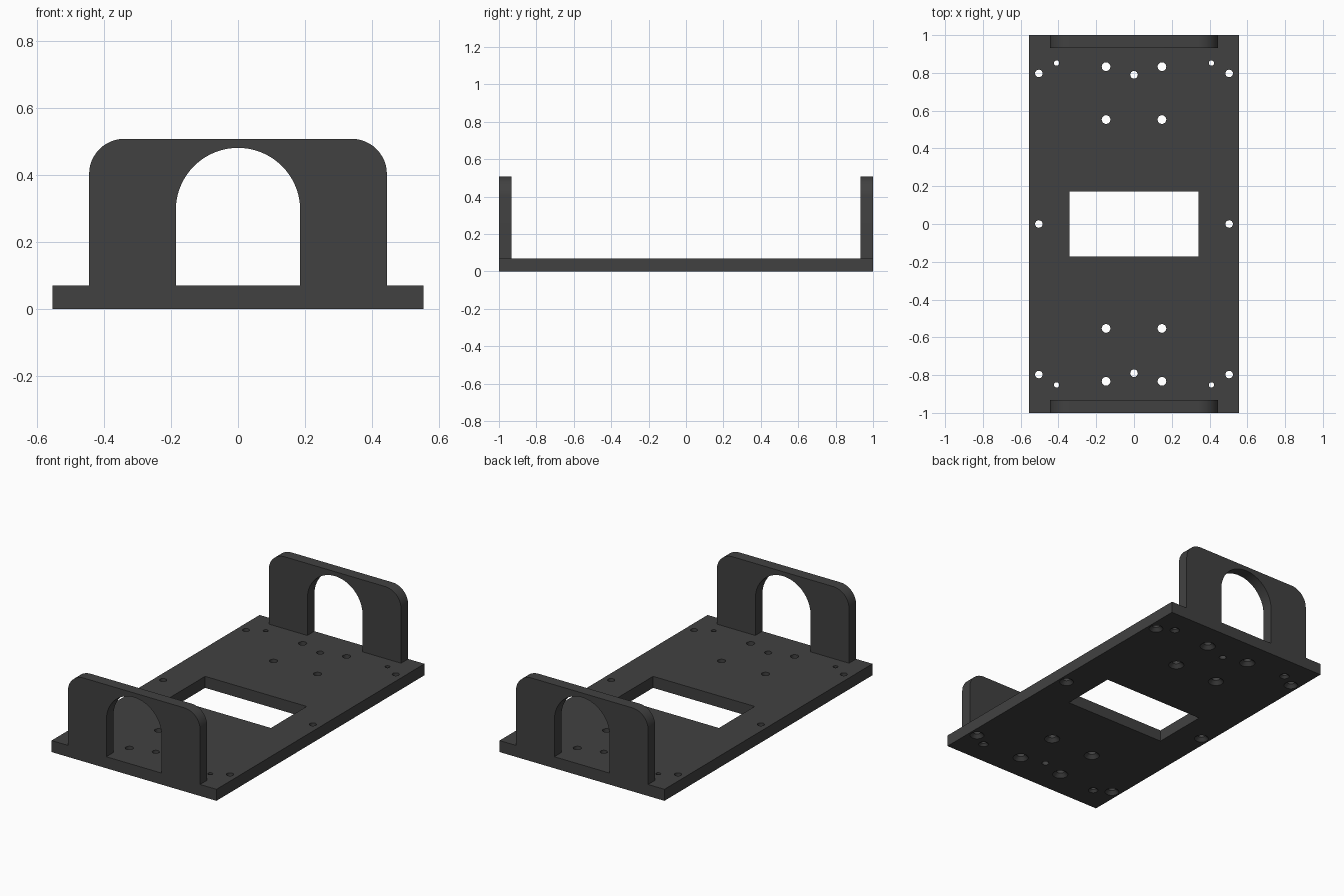
import bpy, bmesh, math

if "Cube" in bpy.data.objects:
    bpy.data.objects.remove(bpy.data.objects["Cube"])

W, L, T = 0.555, 1.0, 0.07          # half width, half length, plate thickness

mat = bpy.data.materials.new("charcoal")
mat.diffuse_color = (0.053, 0.053, 0.053, 1)
mat.use_nodes = True
mat.node_tree.nodes["Principled BSDF"].inputs["Base Color"].default_value = mat.diffuse_color


def make_object(name, bm):
    bmesh.ops.recalc_face_normals(bm, faces=bm.faces)
    me = bpy.data.meshes.new(name)
    bm.to_mesh(me)
    bm.free()
    me.materials.append(mat)
    ob = bpy.data.objects.new(name, me)
    bpy.context.collection.objects.link(ob)
    return ob


def add_box(bm, x, y, z0, z1):
    vs = bmesh.ops.create_cube(bm, size=1)["verts"]
    for v in vs:
        v.co = (v.co.x * 2 * x, v.co.y * 2 * y, z1 if v.co.z > 0 else z0)


def add_lathe(bm, x, y, profile, n=24):
    """Closed solid of revolution from (radius, z) points."""
    rings = [[bm.verts.new((x + r * math.cos(2 * math.pi * i / n),
                            y + r * math.sin(2 * math.pi * i / n), z))
              for i in range(n)] for r, z in profile]
    for a, b in zip(rings, rings[1:]):
        for i in range(n):
            j = (i + 1) % n
            bm.faces.new((a[i], a[j], b[j], b[i]))
    bm.faces.new(rings[0][::-1])
    bm.faces.new(rings[-1])


def arc(cx, cz, r, a0, a1, n):
    return [(cx + r * math.cos(math.radians(a0 + (a1 - a0) * i / n)),
             cz + r * math.sin(math.radians(a0 + (a1 - a0) * i / n)))
            for i in range(n + 1)]


def shade(ob):
    bpy.ops.object.select_all(action='DESELECT')
    ob.select_set(True)
    bpy.context.view_layer.objects.active = ob
    bpy.ops.object.shade_smooth_by_angle(angle=math.radians(30))


# base plate
bm = bmesh.new()
add_box(bm, W, L, 0, T)
plate = make_object("base_plate", bm)

# cutter: central window and screw holes, countersunk from below
bm = bmesh.new()
add_box(bm, 0.342, 0.172, -0.1, 0.2)
holes = [  # x, y, hole radius, countersink radius
    (0.148, 0.833, 0.023, 0.044), (0.148, 0.553, 0.023, 0.044),
    (0.504, 0.797, 0.020, 0.040), (0.504, 0.0, 0.020, 0.040),
    (0.410, 0.852, 0.014, 0.028), (0.0, 0.790, 0.020, 0.020)]
for hx, hy, r, c in holes:
    for x in {hx, -hx}:
        for y in {hy, -hy}:
            if c > r:
                prof = [(c, -0.05), (c, 0.0), (r, c - r), (r, 0.15)]
            else:
                prof = [(r, -0.05), (r, 0.15)]
            add_lathe(bm, x, y, prof)
cutter = make_object("hole_cutter", bm)
cutter.hide_render = True

mod = plate.modifiers.new("holes", 'BOOLEAN')
mod.operation, mod.solver, mod.object = 'DIFFERENCE', 'EXACT', cutter
bpy.context.view_layer.objects.active = plate
bpy.ops.object.modifier_apply(modifier=mod.name)
bpy.data.objects.remove(cutter)
shade(plate)

# upright end brackets with rounded top corners and an arched opening
X, H, R, A, S = 0.445, 0.508, 0.105, 0.186, 0.295
outline = [(X, T)] + arc(X - R, H - R, R, 0, 90, 12)
outline += arc(R - X, H - R, R, 90, 180, 12) + [(-X, T), (-A, T)]
outline += arc(0, S, A, 180, 0, 40) + [(A, T)]
for name, y0, y1 in (("front_bracket", -L, -0.932), ("back_bracket", 0.932, L)):
    bm = bmesh.new()
    face = bm.faces.new([bm.verts.new((x, y0, z)) for x, z in outline])
    ext = bmesh.ops.extrude_face_region(bm, geom=[face], use_keep_orig=True)
    for v in ext["geom"]:
        if isinstance(v, bmesh.types.BMVert):
            v.co.y = y1
    shade(make_object(name, bm))
